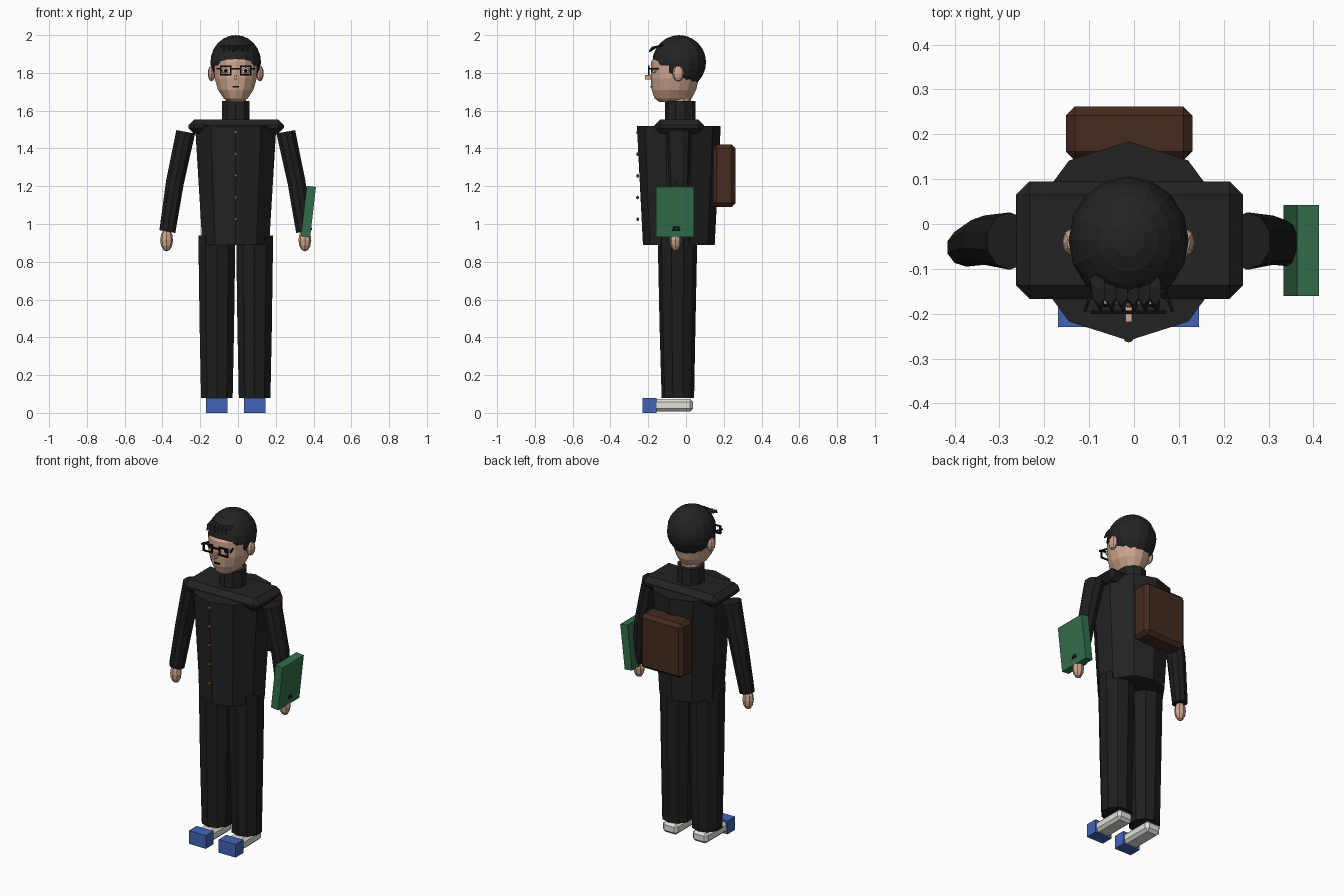
import bpy, bmesh, math
from mathutils import Vector, Matrix

if "Cube" in bpy.data.objects:
    bpy.data.objects.remove(bpy.data.objects["Cube"])

CX, CY = -0.012, -0.038   # body centre line


def material(name, r, g, b):
    m = bpy.data.materials.new(name)
    m.diffuse_color = (r, g, b, 1)
    m.use_nodes = True
    m.node_tree.nodes["Principled BSDF"].inputs["Base Color"].default_value = m.diffuse_color
    return m


SUIT = material("suit_black", 0.016, 0.016, 0.016)
CLOTH = material("trouser_black", 0.0125, 0.0125, 0.0125)
INK = material("ink_black", 0.004, 0.004, 0.004)
SKIN = material("skin", 0.62, 0.38, 0.27)
GOLD = material("gold", 0.36, 0.2, 0.03)
BROWN = material("leather_brown", 0.058, 0.023, 0.013)
GREEN = material("book_green", 0.032, 0.155, 0.07)
BLUE = material("shoe_blue", 0.055, 0.125, 0.46)
WHITE = material("white", 0.75, 0.75, 0.7)


def finish(name, bm, mat):
    bmesh.ops.recalc_face_normals(bm, faces=bm.faces[:])
    me = bpy.data.meshes.new(name)
    bm.to_mesh(me)
    bm.free()
    me.materials.append(mat)
    ob = bpy.data.objects.new(name, me)
    bpy.context.collection.objects.link(ob)
    return ob


def box(name, mat, centre, size, bevel=0, rot=None):
    bm = bmesh.new()
    bmesh.ops.create_cube(bm, size=1)
    bmesh.ops.scale(bm, vec=size, verts=bm.verts)
    if bevel:
        bmesh.ops.bevel(bm, geom=bm.edges[:], offset=bevel, segments=1, affect='EDGES')
    bm.transform(Matrix.Translation(centre) @ (rot or Matrix()))
    return finish(name, bm, mat)


def ball(name, mat, centre, radii, u=10, v=6):
    bm = bmesh.new()
    bmesh.ops.create_uvsphere(bm, u_segments=u, v_segments=v, radius=1)
    bm.transform(Matrix.Translation(centre) @ Matrix.Diagonal((*radii, 1)))
    return finish(name, bm, mat)


def loft(name, mat, rings, n=10):
    """Capped tube through rings of (centre, x radius, y radius)."""
    bm = bmesh.new()
    d = Vector(rings[-1][0]) - Vector(rings[0][0])
    side = Vector((0, 1, 0)).cross(d).normalized()
    front = Vector((0, 1, 0))
    loops = []
    for c, rx, ry in rings:
        angles = [2 * math.pi * i / n for i in range(n)]
        loops.append([bm.verts.new(Vector(c) + side * rx * math.sin(a) + front * ry * math.cos(a))
                      for a in angles])
    for a, b in zip(loops, loops[1:]):
        for i in range(n):
            bm.faces.new((a[i], a[(i + 1) % n], b[(i + 1) % n], b[i]))
    bm.faces.new(loops[0])
    bm.faces.new(loops[-1])
    return finish(name, bm, mat)


# Jacket, shoulder yoke, collar and neck
loft("jacket", SUIT, [((CX, CY, 0.89), 0.186, 0.19), ((CX, CY, 1.52), 0.226, 0.222)])
box("shoulder_yoke", SUIT, (-0.01, -0.036, 1.516), (0.506, 0.262, 0.074), 0.03)
loft("collar", SUIT, [((CX, -0.03, 1.5), 0.077, 0.08), ((CX, -0.03, 1.65), 0.077, 0.08)])
loft("neck", SKIN, [((CX, -0.03, 1.6), 0.056, 0.056), ((CX, -0.03, 1.74), 0.056, 0.056)])

# Jacket buttons
for i in range(5):
    ball("button", GOLD, (CX, -0.256, 1.025 + 0.115 * i), (0.011, 0.008, 0.01), 8, 4)

# Limbs and shoes
for s, label in ((-1, "right"), (1, "left")):
    loft(label + "_arm", CLOTH, [((CX + s * 0.265, -0.038, 1.488), 0.053, 0.064),
                                 ((CX + s * 0.322, -0.036, 1.22), 0.05, 0.055),
                                 ((CX + s * 0.362, -0.052, 0.96), 0.045, 0.043)])
    ball(label + "_hand", SKIN, (CX + s * 0.366, -0.056, 0.915), (0.034, 0.03, 0.06), 8, 6)
    x = CX + s * 0.1
    loft(label + "_trouser_leg", CLOTH, [((x, -0.043, 0.08), 0.088, 0.086),
                                         ((x, -0.045, 0.46), 0.096, 0.095),
                                         ((x, -0.045, 0.94), 0.103, 0.105)])
    box(label + "_shoe", WHITE, (x, -0.07, 0.04), (0.1, 0.216, 0.066), 0.016)
    box(label + "_shoe_toe", BLUE, (x, -0.193, 0.04), (0.114, 0.074, 0.08))

# Backpack and carried book
box("backpack", BROWN, (-0.011, 0.202, 1.255), (0.282, 0.12, 0.33), 0.02)
box("book", GREEN, (0.373, -0.059, 1.066), (0.049, 0.202, 0.268),
    rot=Matrix.Rotation(math.radians(6.5), 4, 'Y'))

# Head with a tapered jaw
loft("head", SKIN, [((CX, -0.07, 1.645), 0.04, 0.07), ((CX, -0.068, 1.665), 0.065, 0.098),
                    ((CX, -0.064, 1.71), 0.096, 0.118), ((CX, -0.06, 1.77), 0.114, 0.127),
                    ((CX, -0.055, 1.86), 0.118, 0.13), ((CX, -0.045, 1.93), 0.085, 0.09)], 14)


# Hair: a cap above the brow and a rear part behind the face
def hair_part(name, cuts):
    bm = bmesh.new()
    bmesh.ops.create_uvsphere(bm, u_segments=16, v_segments=12, radius=1)
    bm.transform(Matrix.Translation((CX, -0.036, 1.856)) @ Matrix.Diagonal((0.134, 0.142, 0.144, 1)))
    for co, no in cuts:
        cut = bmesh.ops.bisect_plane(bm, geom=bm.verts[:] + bm.edges[:] + bm.faces[:],
                                     plane_co=co, plane_no=no, clear_outer=True)
        rim = [e for e in cut["geom_cut"] if isinstance(e, bmesh.types.BMEdge)]
        bmesh.ops.edgeloop_fill(bm, edges=rim)
    return finish(name, bm, SUIT)


hair_part("hair_cap", [((0, 0, 1.84), (0, 0, -1))])
hair_part("hair_back", [((0, 0, 1.84), (0, 0, 1)), ((0, -0.09, 0), (0, -1, 0)),
                        ((0, 0, 1.72), (0, 0, -1))])

# Fringe tufts
for i in range(6):
    x = -0.082 + 0.025 * i
    loft("fringe_tuft", SUIT, [((x, -0.125, 1.945), 0.017, 0.02),
                               ((x + 0.004, -0.165, 1.938), 0.014, 0.016),
                               ((x + 0.008, -0.192, 1.912 + 0.006 * (i % 2)), 0.004, 0.005)], 4)

# Ears, eyes and glasses
for s in (-1, 1):
    ball("ear", SKIN, (CX + s * 0.128, -0.041, 1.797), (0.02, 0.031, 0.042), 8, 6)
    ex = CX + s * 0.053
    ball("eye_white", WHITE, (ex, -0.168, 1.812), (0.022, 0.014, 0.014), 8, 6)
    ball("pupil", INK, (ex, -0.18, 1.812), (0.009, 0.005, 0.009), 8, 4)
    for k in (-1, 1):
        box("glasses_rim", INK, (ex, -0.197, 1.812 + k * 0.022), (0.06, 0.008, 0.008))
        box("glasses_rim", INK, (ex + k * 0.027, -0.197, 1.812), (0.008, 0.008, 0.05))
    box("glasses_temple", INK, (CX + s * 0.085, -0.16, 1.822), (0.007, 0.075, 0.008),
        rot=Matrix.Rotation(s * 0.35, 4, 'Z'))
box("glasses_bridge", INK, (CX, -0.197, 1.822), (0.056, 0.008, 0.008))

# Nose and mouth
box("nose", SKIN, (CX, -0.2, 1.777), (0.014, 0.036, 0.026))
box("mouth", INK, (CX, -0.184, 1.727), (0.034, 0.009, 0.008))
